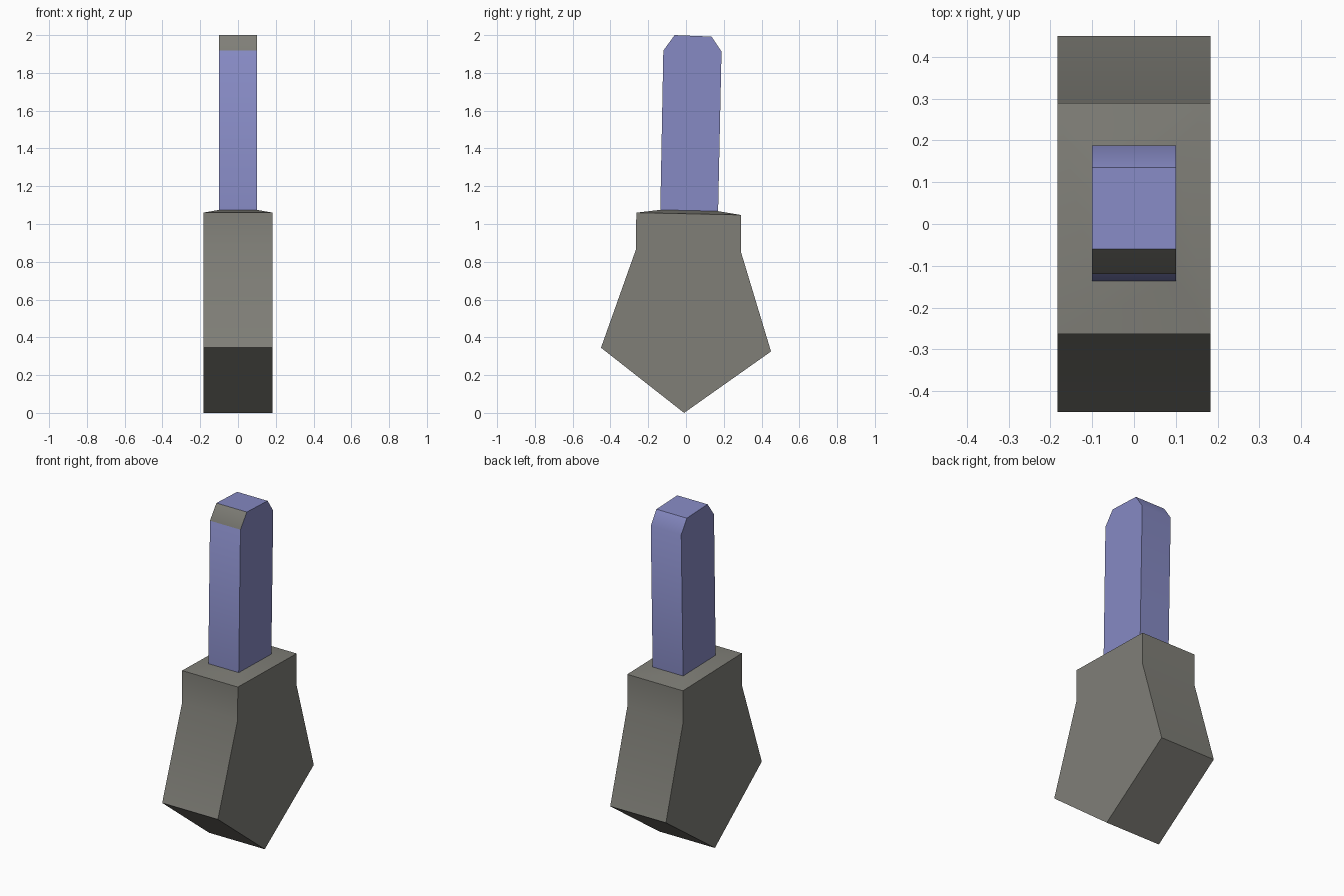
import bpy, bmesh

if "Cube" in bpy.data.objects:
    bpy.data.objects.remove(bpy.data.objects["Cube"])


def material(name, rgb):
    m = bpy.data.materials.new(name)
    m.diffuse_color = (*rgb, 1)
    m.use_nodes = True
    m.node_tree.nodes["Principled BSDF"].inputs["Base Color"].default_value = m.diffuse_color
    return m


grey = material("stone grey", (0.215, 0.212, 0.187))
blue = material("dusty blue", (0.24, 0.255, 0.55))


def extruded(profile, half_width):
    """Closed prism: a (y, z) profile swept across x."""
    bm = bmesh.new()
    face = bm.faces.new([bm.verts.new((-half_width, y, z)) for y, z in profile])
    out = bmesh.ops.extrude_face_region(bm, geom=[face], use_keep_orig=True)
    for v in out["geom"]:
        if isinstance(v, bmesh.types.BMVert):
            v.co.x = half_width
    bmesh.ops.recalc_face_normals(bm, faces=bm.faces[:])
    return bm


def finish(bm, name, mats):
    bmesh.ops.recalc_face_normals(bm, faces=bm.faces[:])
    mesh = bpy.data.meshes.new(name)
    bm.to_mesh(mesh)
    bm.free()
    for m in mats:
        mesh.materials.append(m)
    ob = bpy.data.objects.new(name, mesh)
    bpy.context.collection.objects.link(ob)
    bpy.ops.object.select_all(action='DESELECT')
    ob.select_set(True)
    bpy.context.view_layer.objects.active = ob
    bpy.ops.object.shade_smooth_by_angle(angle=0.70)


# Pointed head with a shallow raised shoulder around the handle
bm = extruded([(-0.01, 0), (0.45, 0.325), (0.29, 0.855), (0.29, 1.048),
               (-0.263, 1.06), (-0.265, 0.865), (-0.45, 0.345)], 0.183)
top = max(bm.faces, key=lambda f: f.calc_center_median().z)
bmesh.ops.inset_individual(bm, faces=[top], thickness=0.05)
for v in top.verts:
    back = v.co.y > 0
    v.co = (0.1 if v.co.x > 0 else -0.1, 0.17 if back else -0.136,
            1.068 if back else 1.075)
bmesh.ops.delete(bm, geom=[top], context='FACES_ONLY')
finish(bm, "head", [grey])

# Slightly leaning handle with bevelled end
bm = extruded([(-0.136, 1.075), (0.17, 1.068), (0.188, 1.913),
               (0.135, 1.992), (-0.06, 2.0), (-0.12, 1.918)], 0.1)
bm.normal_update()
bottom = min(bm.faces, key=lambda f: f.calc_center_median().z)
bmesh.ops.delete(bm, geom=[bottom], context='FACES_ONLY')
# Grey worn bevel on the front
for f in bm.faces:
    f.material_index = int(f.normal.y < -0.3 and f.normal.z > 0.3)
finish(bm, "handle", [blue, grey])
